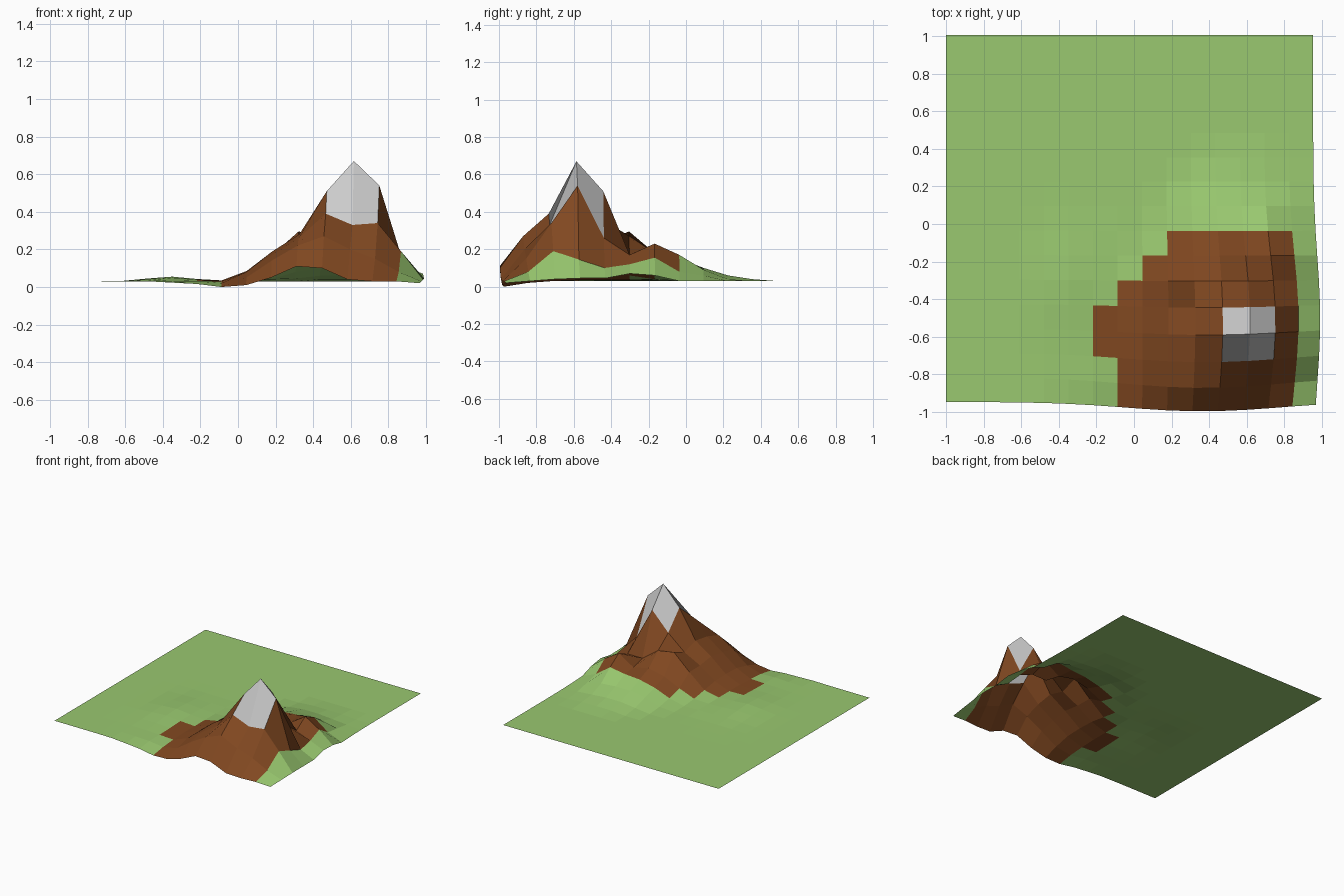
import bpy, bmesh
from math import exp

if "Cube" in bpy.data.objects:
    bpy.data.objects.remove(bpy.data.objects["Cube"])

N = 15                 # cells per side
X0, Y0, STEP = -1.0, -0.947, 0.1302
BASE = 0.03

# Mountain heights: columns 7..15 (left to right), rows 0..9 (front to back)
HEIGHTS = [
    "0 1 5 11 10 4 3 3 2",
    "2 5 14 22 27 20 15 8 3",
    "3 8 17 26 39 33 34 19 4",
    "3.5 8.5 19 28 51 67 54 14.5 4.5",
    "3.5 8 17 24 36 51 26 10 4.5",
    "3.5 6 17 29.5 27 17 17 12 7",
    "3.5 4 9 15 18 15 23 15.5 6",
    "3.5 3 6 11 14 15 17 8 3",
    "3 3 4 8 10 10 9 6 3",
    "3 3 3 4.5 6 6 5 4 3",
    "3 3 3 3 4 4 4 3 3",
]
PEAK = [[float(v) / 100 for v in row.split()] for row in HEIGHTS]

# Range of rocky columns in each row of cells
ROCK = [(7, 13), (7, 13), (6, 13), (6, 13), (7, 13), (8, 13), (9, 13)]


def bell(v, centre, width):
    return exp(-((v - centre) / width) ** 2)


def point(i, j):
    """Grid point, bulging outwards around the mountain."""
    x, y = X0 + STEP * i, Y0 + STEP * j
    dx = 0.06 * bell(x, 0.68, 0.40) * bell(y, -0.5, 0.45)
    dy = -0.055 * bell(y, -0.82, 0.38) * bell(x, 0.35, 0.55)
    if i >= 7 and j < len(PEAK):
        z = PEAK[j][i - 7]
    else:
        z = BASE + 0.025 * bell(x, -0.36, 0.17) * bell(y, -0.3, 0.25)
        if j == 0 and i >= 5:
            z -= 0.007 * (i - 4)
    return x + dx, y + dy, z


def cell_material(i, j):
    if i in (11, 12) and j in (2, 3):
        return 2
    if j < len(ROCK) and ROCK[j][0] <= i <= ROCK[j][1]:
        return 1
    return 0


def material(name, rgb):
    m = bpy.data.materials.new(name)
    m.diffuse_color = (*rgb, 1)
    m.use_nodes = True
    m.node_tree.nodes["Principled BSDF"].inputs["Base Color"].default_value = m.diffuse_color
    return m


# Terrain sheet with grass, rock and snow cells
bm = bmesh.new()
grid = [[bm.verts.new(point(i, j)) for i in range(N + 1)] for j in range(N + 1)]
for j in range(N):
    for i in range(N):
        f = bm.faces.new((grid[j][i], grid[j][i + 1],
                          grid[j + 1][i + 1], grid[j + 1][i]))
        f.material_index = cell_material(i, j)
mesh = bpy.data.meshes.new("mountain_terrain")
bm.to_mesh(mesh)
bm.free()
for m in (material("grass", (0.32, 0.58, 0.16)),
          material("rock", (0.22, 0.065, 0.015)),
          material("snow", (0.8, 0.8, 0.8))):
    mesh.materials.append(m)
terrain = bpy.data.objects.new("mountain_terrain", mesh)
bpy.context.collection.objects.link(terrain)
